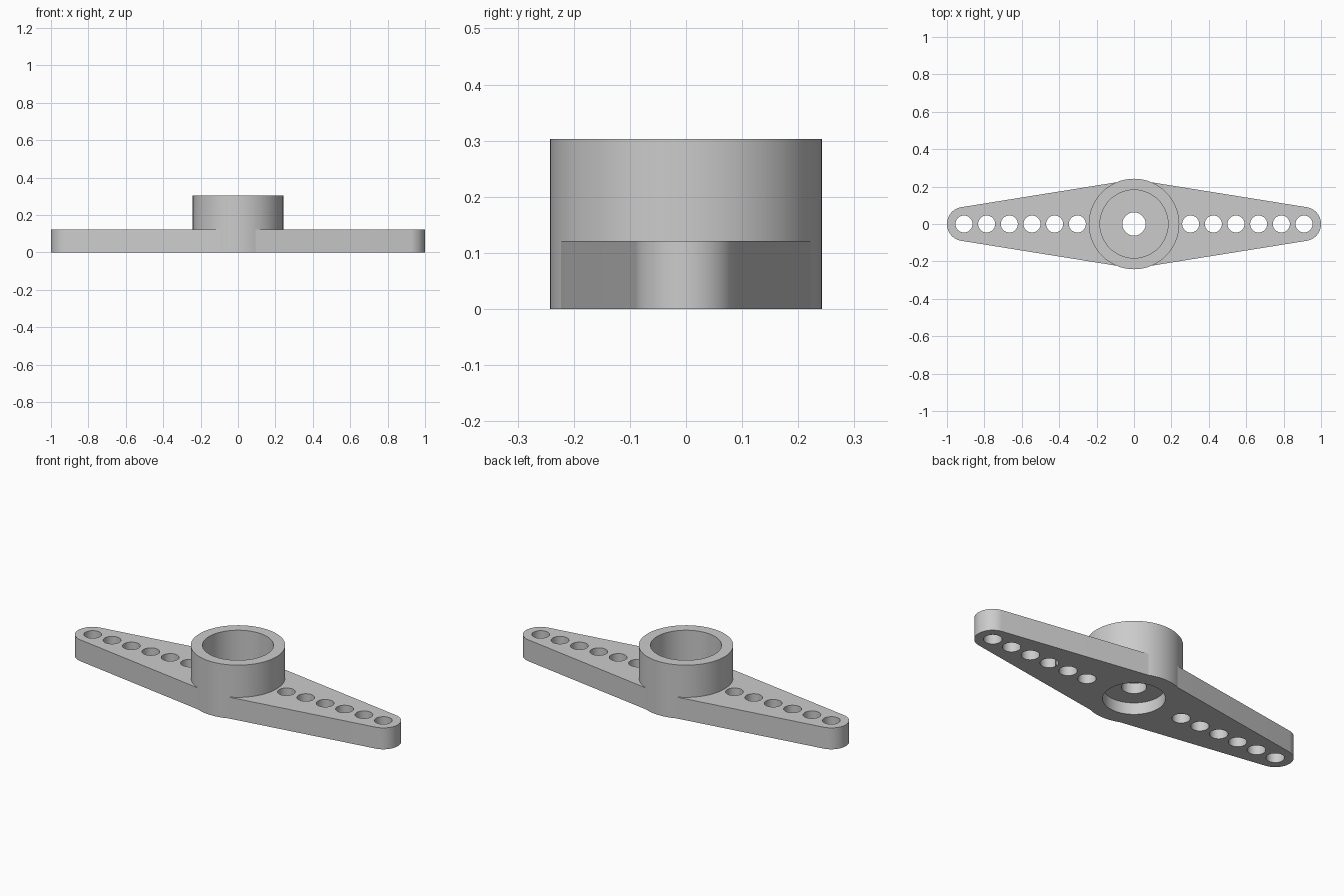
import bpy, bmesh, math

cube = bpy.data.objects.get("Cube")
if cube:
    bpy.data.objects.remove(cube, do_unlink=True)

# Main dimensions
ARM_H, HUB_H = 0.121, 0.303
HUB_R, END_R, END_X = 0.242, 0.091, 0.909
BORE_R, RECESS_R, RECESS_D = 0.182, 0.155, 0.065
SCREW_R, HOLE_R, PITCH = 0.062, 0.0455, 0.1212

grey = bpy.data.materials.new("light grey plastic")
grey.use_nodes = True
colour = (0.6, 0.6, 0.6, 1)
grey.diffuse_color = colour
grey.node_tree.nodes["Principled BSDF"].inputs["Base Color"].default_value = colour


def prism(name, outline, z0, z1):
    """Extrude a flat outline between two heights."""
    bm = bmesh.new()
    face = bm.faces.new([bm.verts.new((x, y, z0)) for x, y in outline])
    top = bmesh.ops.extrude_face_region(bm, geom=[face])["geom"]
    for v in top:
        if isinstance(v, bmesh.types.BMVert):
            v.co.z = z1
    bmesh.ops.recalc_face_normals(bm, faces=bm.faces)
    mesh = bpy.data.meshes.new(name)
    bm.to_mesh(mesh)
    bm.free()
    mesh.materials.append(grey)
    obj = bpy.data.objects.new(name, mesh)
    bpy.context.collection.objects.link(obj)
    return obj


def arc(cx, r, a0, a1, n):
    angles = [a0 + (a1 - a0) * i / n for i in range(n + 1)]
    return [(cx + r * math.cos(a), r * math.sin(a)) for a in angles]


def cylinder(name, x, r, z0, z1, n=48):
    return prism(name, arc(x, r, 0, math.tau, n)[:-1], z0, z1)


def combine(target, tool, operation):
    mod = target.modifiers.new(operation, 'BOOLEAN')
    mod.operation, mod.solver, mod.object = operation, 'EXACT', tool
    bpy.context.view_layer.objects.active = target
    bpy.ops.object.modifier_apply(modifier=mod.name)
    bpy.data.objects.remove(tool, do_unlink=True)


# Tapered double arm with rounded tips
tilt = math.pi / 2 - 0.16
tip = arc(END_X, END_R, -tilt, tilt, 28)
outline = tip + [(0, 0.238)] + [(-x, y) for x, y in reversed(tip)] + [(0, -0.238)]
horn = prism("double_arm_horn", outline, 0, ARM_H)

# Round hub
combine(horn, cylinder("hub", 0, HUB_R, 0, HUB_H, 96), 'UNION')

# Upper bore, lower recess and screw hole
combine(horn, cylinder("bore", 0, BORE_R, ARM_H, HUB_H + 0.1, 96), 'DIFFERENCE')
combine(horn, cylinder("recess", 0, RECESS_R, -0.1, RECESS_D, 96), 'DIFFERENCE')
combine(horn, cylinder("screw_hole", 0, SCREW_R, -0.1, HUB_H + 0.1), 'DIFFERENCE')

# Row of linkage holes on each arm
for side in (-1, 1):
    for i in range(6):
        x = side * (END_X - i * PITCH)
        combine(horn, cylinder("linkage_hole", x, HOLE_R, -0.1, HUB_H), 'DIFFERENCE')

bpy.ops.object.select_all(action='DESELECT')
horn.select_set(True)
bpy.context.view_layer.objects.active = horn
bpy.ops.object.shade_smooth_by_angle(angle=math.radians(12))
